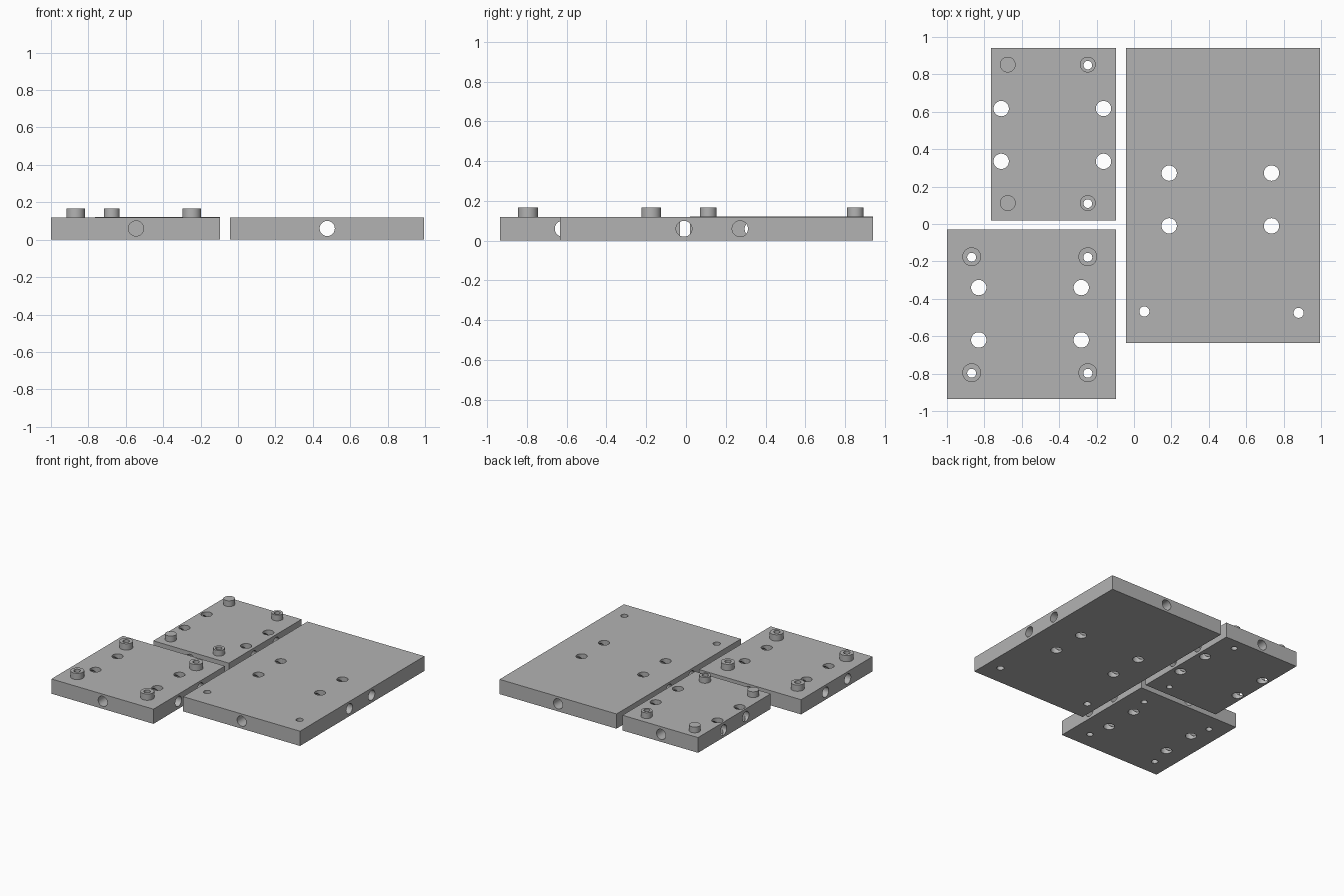
import bpy
import math

if "Cube" in bpy.data.objects:
    bpy.data.objects.remove(bpy.data.objects["Cube"], do_unlink=True)

metal = bpy.data.materials.new("plain grey metal")
metal.use_nodes = True
grey = (0.45, 0.45, 0.45, 1)
metal.diffuse_color = grey
metal.node_tree.nodes["Principled BSDF"].inputs["Base Color"].default_value = grey

MID = 0.06            # height of the cross drillings
BOSS_TOP = 0.168


def cylinder(name, radius, length, location, axis="z"):
    turn = {"x": (0, math.pi / 2, 0), "y": (math.pi / 2, 0, 0), "z": (0, 0, 0)}[axis]
    bpy.ops.mesh.primitive_cylinder_add(vertices=40, radius=radius, depth=length,
                                        location=location, rotation=turn)
    ob = bpy.context.object
    ob.name = name
    ob.data.materials.append(metal)
    return ob


def drill(target, radius, location, axis="z"):
    cutter = cylinder("drill", radius, 4, location, axis)
    cutter.hide_render = True
    mod = target.modifiers.new("hole", "BOOLEAN")
    mod.operation = "DIFFERENCE"
    mod.solver = "EXACT"
    mod.object = cutter
    bpy.context.view_layer.objects.active = target
    bpy.ops.object.modifier_apply(modifier=mod.name)
    bpy.data.objects.remove(cutter, do_unlink=True)


def smooth(ob):
    bpy.ops.object.select_all(action="DESELECT")
    ob.select_set(True)
    bpy.context.view_layer.objects.active = ob
    bpy.ops.object.shade_smooth_by_angle(angle=math.radians(30))


def plate(name, x0, x1, y0, y1, top, hole_xs, hole_ys, bore_x, pins=()):
    """Slab with a grid of vertical holes and bores running through both ways."""
    bpy.ops.mesh.primitive_cube_add(size=1, location=((x0 + x1) / 2, (y0 + y1) / 2, top / 2))
    ob = bpy.context.object
    ob.name = name
    ob.scale = (x1 - x0, y1 - y0, top)
    bpy.ops.object.transform_apply(location=True, scale=True)
    ob.data.materials.append(metal)
    for y in hole_ys:
        drill(ob, 0.04, (0, y, MID), "x")
        for x in hole_xs:
            drill(ob, 0.041, (x, y, 0))
    drill(ob, 0.0405, (bore_x, 0, MID), "y")
    for x, y, radius in pins:
        drill(ob, radius, (x, y, 0))
    smooth(ob)


def bosses(name, xs, ys, radius, bottom, bored_xs, bore):
    """Raised collars on a plate, some of them hollow."""
    for x in xs:
        for y in ys:
            ob = cylinder(name, radius, BOSS_TOP - bottom, (x, y, (BOSS_TOP + bottom) / 2))
            if x in bored_xs:
                drill(ob, bore, (x, y - 0.003, 0))
            smooth(ob)


# Large plate
plate("large_plate", -0.042, 0.995, -0.635, 0.94, 0.118,
      (0.188, 0.735), (-0.01, 0.272), 0.477,
      [(0.055, -0.468, 0.027), (0.88, -0.475, 0.027)])

# Square plate with four hollow collars
xs, ys = (-0.868, -0.247), (-0.795, -0.175)
plate("square_plate", -1.0, -0.095, -0.935, -0.03, 0.118,
      (-0.83, -0.282), (-0.62, -0.34), -0.545,
      [(x, y - 0.003, 0.024) for x in xs for y in ys])
bosses("square_plate_collar", xs, ys, 0.05, 0.118, xs, 0.024)

# Small plate with two solid pegs and two hollow collars
xs, ys = (-0.675, -0.247), (0.112, 0.852)
plate("small_plate", -0.765, -0.095, 0.02, 0.94, 0.122,
      (-0.71, -0.163), (0.335, 0.617), -0.437,
      [(xs[1], y - 0.003, 0.023) for y in ys])
bosses("small_plate_collar", xs, ys, 0.042, 0.122, xs[1:], 0.023)
